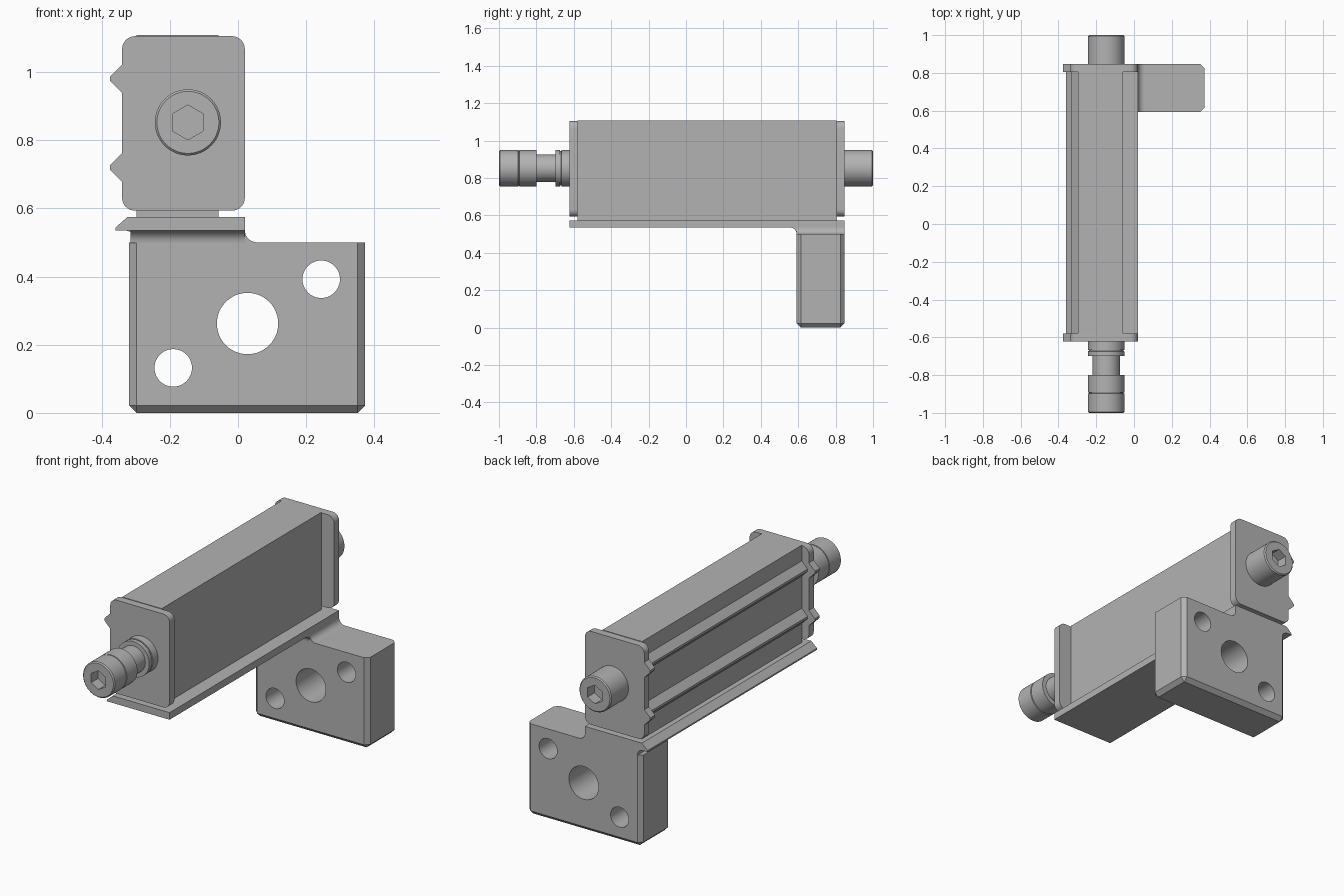
import bpy, bmesh
from math import sin, cos, pi, radians
from mathutils import Vector

if "Cube" in bpy.data.objects:
    bpy.data.objects.remove(bpy.data.objects["Cube"])

steel = bpy.data.materials.new("steel_grey")
steel.use_nodes = True
GREY = (0.45, 0.45, 0.45, 1)
steel.diffuse_color = GREY
steel.node_tree.nodes["Principled BSDF"].inputs["Base Color"].default_value = GREY


def finish(name, bm):
    bmesh.ops.recalc_face_normals(bm, faces=bm.faces)
    mesh = bpy.data.meshes.new(name)
    bm.to_mesh(mesh)
    bm.free()
    obj = bpy.data.objects.new(name, mesh)
    bpy.context.collection.objects.link(obj)
    mesh.materials.append(steel)
    return obj


def activate(obj):
    bpy.ops.object.select_all(action='DESELECT')
    obj.select_set(True)
    bpy.context.view_layer.objects.active = obj


def smooth(obj):
    activate(obj)
    bpy.ops.object.shade_smooth_by_angle(angle=radians(30))


def prism(name, outline, start, end, axis='Y'):
    """Extrude an outline along Y (points are x, z) or along X (points are y, z)."""
    bm = bmesh.new()
    place = (lambda p: (p[0], start, p[1])) if axis == 'Y' else (lambda p: (start, p[0], p[1]))
    face = bm.faces.new([bm.verts.new(place(p)) for p in outline])
    out = bmesh.ops.extrude_face_region(bm, geom=[face])
    step = Vector((0, end - start, 0) if axis == 'Y' else (end - start, 0, 0))
    bmesh.ops.translate(bm, vec=step, verts=[v for v in out["geom"] if isinstance(v, bmesh.types.BMVert)])
    return finish(name, bm)


def arc(cx, cz, r, a0, a1, n=8):
    return [(cx + r * cos(radians(a0 + (a1 - a0) * i / n)),
             cz + r * sin(radians(a0 + (a1 - a0) * i / n))) for i in range(n + 1)]


def circle(cx, cz, r, n, turn=0):
    return arc(cx, cz, r, turn, turn + 360, n)[:-1]


def cut(obj, cutter):
    mod = obj.modifiers.new("cut", 'BOOLEAN')
    mod.operation = 'DIFFERENCE'
    mod.solver = 'EXACT'
    mod.object = cutter
    activate(obj)
    bpy.ops.object.modifier_apply(modifier=mod.name)
    bpy.data.objects.remove(cutter)


def turned(name, cx, cz, profile, n=48):
    """Solid of revolution about a Y axis; profile is a list of (radius, y)."""
    bm = bmesh.new()
    rings = [[bm.verts.new((x, y, z)) for x, z in circle(cx, cz, r, n)] for r, y in profile]
    for a, b in zip(rings, rings[1:]):
        for i in range(n):
            j = (i + 1) % n
            bm.faces.new((a[i], a[j], b[j], b[i]))
    bm.faces.new(rings[0])
    bm.faces.new(rings[-1])
    return finish(name, bm)


RIDGES = (0.98, 0.72)


def ridge_side(x, half, depth):
    """Left edge points, top to bottom, with two blunt V ridges."""
    points = []
    for z in RIDGES:
        points += [(x, z + half), (x - depth, z + 0.006), (x - depth, z - 0.006), (x, z - half)]
    return points


# Main rail body with V ridges on its side
prism("rail_body", [(-0.057, 1.108), (-0.297, 1.108)] + ridge_side(-0.297, 0.042, 0.035)
      + [(-0.297, 0.573), (-0.057, 0.573)], -0.58, 0.805)

# End plates with rounded corners and matching ridges
R = 0.038
plate = (arc(0.02 - R, 1.105 - R, R, 0, 90) + arc(-0.34 + R, 1.105 - R, R, 90, 180)
         + ridge_side(-0.34, 0.042, 0.036)
         + arc(-0.34 + R, 0.593 + R, R, 180, 270) + arc(0.02 - R, 0.593 + R, R, 270, 360))
for name, y0, y1 in (("front_end_plate", -0.622, -0.58), ("back_end_plate", 0.805, 0.847)):
    smooth(prism(name, plate, y0, y1))

# Long flange under the rail
prism("flange", [(-0.36, 0.535), (0.02, 0.535), (0.02, 0.574), (-0.325, 0.574), (-0.36, 0.543)],
      -0.622, 0.847)

# Filleted neck between flange and mounting block
F = 0.036
neck = arc(0.02 + F, 0.536, F, 180, 270) + arc(-0.297 - F, 0.499, F, 0, 90)
smooth(prism("neck", neck, 0.592, 0.847))
front_fillet = arc(0.592 - F, 0.499, F, 90, 0) + [(0.6, 0.499), (0.6, 0.536)]
smooth(prism("neck_front_fillet", front_fillet, -0.315, 0.02, 'X'))

# Mounting block, chamfered on the upright and bottom edges
bm = bmesh.new()
bmesh.ops.create_cube(bm, size=1)
for v in bm.verts:
    v.co = (0.0265 + v.co.x * 0.693, 0.7195 + v.co.y * 0.255, 0.25 + v.co.z * 0.5)
edges = [e for e in bm.edges if min(v.co.z for v in e.verts) < 0.1]
bmesh.ops.bevel(bm, geom=edges, offset=0.022, segments=1, affect='EDGES')
block = finish("mounting_block", bm)
for x, z, r in ((0.028, 0.262, 0.09), (0.244, 0.392, 0.055), (-0.19, 0.132, 0.055)):
    cut(block, prism("hole_cutter", circle(x, z, r, 48), 0.4, 1.0))
smooth(block)

# Screws on the rail axis, each with a hexagon socket
AX, AZ = -0.147, 0.852
HEAD, NECK, SEAM, B = 0.097, 0.073, 0.092, 0.006
back = turned("back_screw", AX, AZ, [(HEAD, 0.84), (HEAD, 1 - B), (HEAD - B, 1)])
front = turned("front_screw", AX, AZ, [
    (HEAD - B, -1), (HEAD, B - 1), (HEAD, -0.897), (SEAM, -0.896), (SEAM, -0.892), (HEAD, -0.891),
    (HEAD, -0.8), (NECK, -0.8), (NECK, -0.698), (HEAD, -0.698), (HEAD, -0.674),
    (SEAM, -0.673), (SEAM, -0.667), (HEAD, -0.666), (HEAD, -0.62)])
for screw, y0, y1 in ((back, 0.94, 1.1), (front, -1.1, -0.94)):
    cut(screw, prism("socket_cutter", circle(AX, AZ, 0.051, 6, 30), y0, y1))
    smooth(screw)
